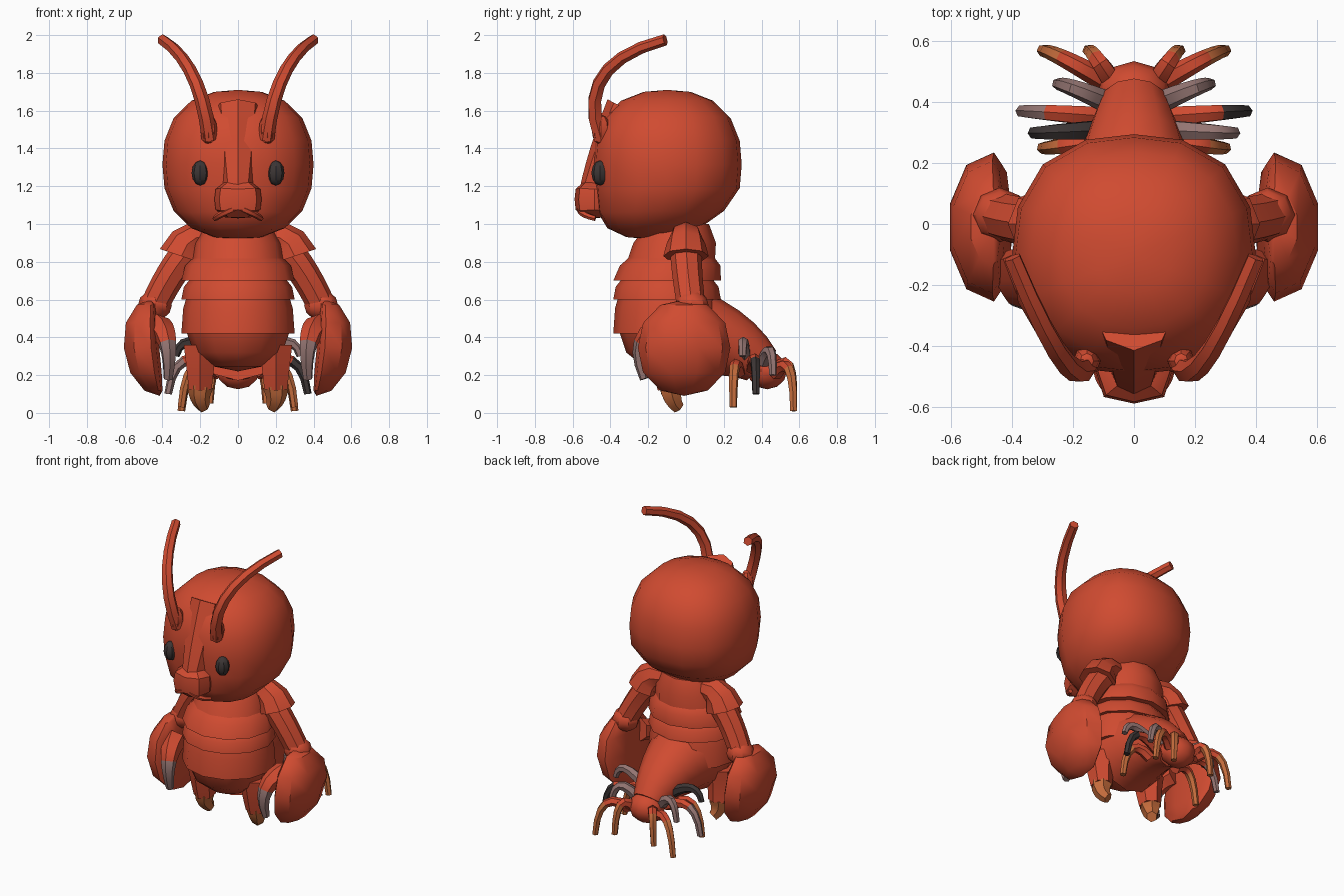
import bpy, bmesh, math
from mathutils import Vector

cube = bpy.data.objects.get("Cube")
if cube:
    bpy.data.objects.remove(cube)


def material(name, red, green, blue):
    mat = bpy.data.materials.new(name)
    mat.use_nodes = True
    mat.diffuse_color = (red, green, blue, 1)
    mat.node_tree.nodes["Principled BSDF"].inputs["Base Color"].default_value = (red, green, blue, 1)
    return mat


RED = material("shell red", .63, .07, .03)
ORANGE = material("tip orange", .56, .15, .045)
GREY = material("warm grey", .3, .18, .17)
DARK = material("charcoal", .045, .036, .035)
parts = []


def finish(name, bm, mats):
    bmesh.ops.recalc_face_normals(bm, faces=bm.faces)
    mesh = bpy.data.meshes.new(name)
    bm.to_mesh(mesh)
    bm.free()
    for mat in mats:
        mesh.materials.append(mat)
    part = bpy.data.objects.new(name, mesh)
    bpy.context.collection.objects.link(part)
    parts.append(part)


def skin(name, rings, mats):
    """Join rings of points into a closed skin; a second material takes the far half."""
    bm = bmesh.new()
    loops = [[bm.verts.new(point) for point in ring] for ring in rings]
    for step, (lower, upper) in enumerate(zip(loops, loops[1:])):
        for i in range(len(lower)):
            face = bm.faces.new((lower[i - 1], lower[i], upper[i], upper[i - 1]))
            face.material_index = int(len(mats) > 1 and step >= len(loops) // 2)
    bm.faces.new(loops[0])
    bm.faces.new(loops[-1]).material_index = len(mats) - 1
    finish(name, bm, mats)


def blob(name, centre, size, mat=RED, sides=8, rows=6, power=2, warp=None):
    """Rounded solid; a higher power makes it boxier and warp reshapes its points."""
    bm = bmesh.new()
    bmesh.ops.create_uvsphere(bm, u_segments=sides, v_segments=rows, radius=1)
    for vert in bm.verts:
        unit = vert.co / sum(abs(c) ** power for c in vert.co) ** (1 / power)
        if warp:
            unit = warp(unit)
        vert.co = [c + u * half for c, u, half in zip(centre, unit, size)]
    finish(name, bm, [mat])


def tube(name, start, bend, end, thick, thin, mats=(RED,), sides=6, steps=6):
    """Tapered tube along a bent path."""
    a, b, c = Vector(start), Vector(bend), Vector(end)
    rings, last = [], b - a
    turn = Vector((0, 0, 1)).rotation_difference(last)
    angles = [math.tau * i / sides for i in range(sides)]
    for step in range(steps + 1):
        t = step / steps
        ab, bc = a.lerp(b, t), b.lerp(c, t)
        turn = last.rotation_difference(bc - ab) @ turn
        last = bc - ab
        radius = thick + (thin - thick) * t
        rings.append([ab.lerp(bc, t) + turn @ Vector((math.cos(w), math.sin(w), 0)) * radius
                      for w in angles])
    skin(name, rings, mats)


def band(name, high, low, narrow, wide, sides=12):
    """Flared shell segment around the torso, which leans forward as it goes down."""
    rings = []
    angles = [math.tau * i / sides for i in range(sides)]
    for z, width in ((high, narrow), ((high * 2 + low) / 3, (narrow + wide * 2) / 3),
                     (low, wide), (low, narrow)):
        lean = .2 * max(0, z - .7) - .1
        rings.append([(width * math.cos(w), lean + width * .95 * math.sin(w), z) for w in angles])
    skin(name, rings, [RED])


def head_shape(unit):
    # The underside slants forward
    return Vector((unit.x, unit.y - .4 * max(0, -unit.z - .4), unit.z))


# Head and snout
blob("head", (0, -.1, 1.315), (.4, .395, .395), sides=16, rows=10, power=2.4, warp=head_shape)
tube("nose_bridge", (0, -.3, 1.6), (0, -.43, 1.35), (0, -.5, 1.15), .13, .07, sides=8)
blob("muzzle", (0, -.485, 1.13), (.125, .105, .1), power=3)

# Torso, layered plates and belly
band("chest", 1, .7, .17, .26)
band("upper_plate", .82, .7, .24, .3)
band("middle_plate", .7, .6, .26, .3)
band("belly", .62, .42, .27, .3)
blob("underbelly", (0, -.1, .42), (.27, .25, .2), sides=12)

# Tail with a rounded end
tube("tail", (0, -.05, .43), (0, .25, .4), (0, .4, .25), .26, .11, sides=12)
blob("tail_end", (0, .43, .225), (.12, .105, .1), sides=10)

for s, side in ((1, "left"), (-1, "right")):
    def place(point):
        return s * point[0], point[1], point[2]

    def limb(name, start, bend, end, *sizes, **options):
        tube(f"{side}_{name}", place(start), place(bend), place(end), *sizes, **options)

    def lump(name, centre, size, **options):
        blob(f"{side}_{name}", place(centre), size, **options)

    def claw_shape(unit):
        # Hollow on the inner face, with the tip bent inward
        x = unit.x * s
        return Vector((s * (x * (.3 if x < 0 else 1) + .15 * unit.z - .15 * unit.z ** 2), unit.y, unit.z))

    # Face
    limb("antenna", (.15, -.45, 1.45), (.2, -.6, 1.85), (.4, -.11, 1.975), .042, .03, steps=7)
    lump("antenna_base", (.155, -.45, 1.5), (.045, .05, .08))
    lump("eye", (.2, -.455, 1.27), (.046, .046, .066), mat=DARK)
    limb("lip", (0, -.56, 1.09), (.1, -.57, 1.05), (.12, -.48, 1.03), .02, .015)

    # Arm with a big claw and a smaller thumb
    limb("shoulder_cape", (.16, 0, .93), (.26, 0, .95), (.3, 0, .83), .07, .12, sides=8, steps=3)
    limb("arm", (.25, 0, .87), (.36, 0, .75), (.45, .03, .55), .085, .075, sides=8)
    lump("wrist", (.44, .03, .57), (.09, .09, .08))
    lump("claw", (.46, -.01, .345), (.15, .245, .255), sides=10, power=2.2, warp=claw_shape)
    limb("claw_thumb", (.42, -.1, .45), (.35, -.3, .42), (.37, -.22, .18), .075, .025, mats=(RED, GREY))

    # Stubby leg with a clawed foot
    limb("leg", (.2, -.1, .36), (.2, -.1, .25), (.2, -.08, .13), .1, .07, steps=3)
    limb("foot", (.2, -.08, .14), (.21, -.08, .07), (.18, -.04, .03), .07, .035, mats=(ORANGE,), steps=4)

    # Tail legs arch out from the tail and droop to their tips
    front_tone, middle_tone = (GREY, DARK) if s > 0 else (DARK, GREY)
    for name, reach, y, tip, mats in (("front", .33, .3, .3, (front_tone,)),
                                      ("middle", .37, .37, .1, (RED, middle_tone)),
                                      ("rear", .25, .46, .2, (GREY,)),
                                      ("long", .3, .57, .01, (RED, ORANGE)),
                                      ("end", .15, .57, .05, (RED, ORANGE)),
                                      ("lower", .3, .25, .03, (RED, ORANGE))):
        root = Vector((min(.1, reach / 2), .13 + y * .6, .2 + tip / 3))
        limb(f"{name}_tail_leg", root, (reach * .9, y, root.z + .15), (reach, y, tip),
             .036, .02, mats=mats)

# Smooth shading with crisp edges
bpy.ops.object.select_all(action='DESELECT')
for part in parts:
    part.select_set(True)
bpy.context.view_layer.objects.active = parts[0]
bpy.ops.object.shade_smooth_by_angle(angle=math.radians(35))
